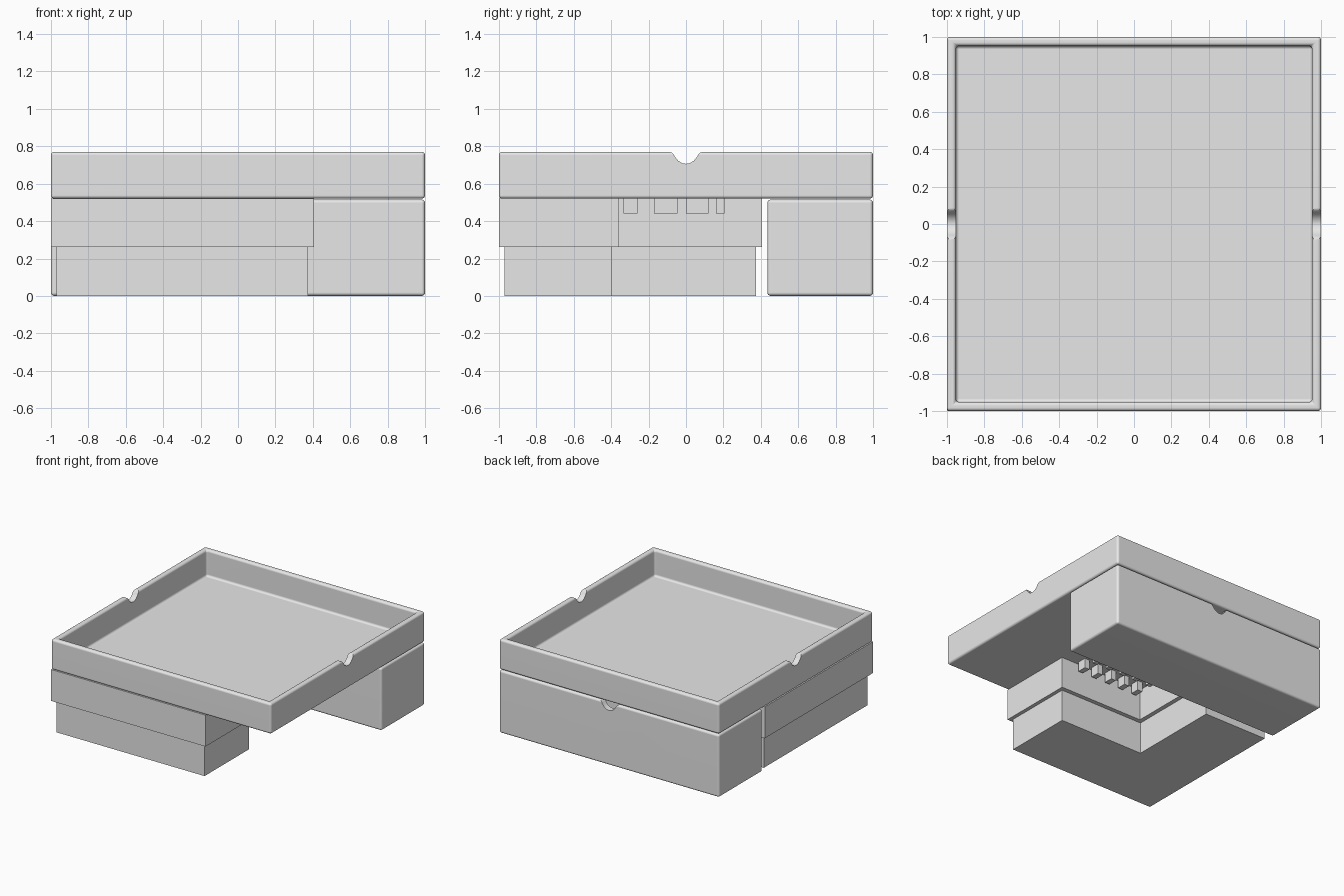
import bpy, bmesh, math
from mathutils import Matrix

if "Cube" in bpy.data.objects:
    bpy.data.objects.remove(bpy.data.objects["Cube"])

grey = bpy.data.materials.new("plain_grey")
grey.use_nodes = True
grey.diffuse_color = (0.8, 0.8, 0.8, 1)
grey.node_tree.nodes["Principled BSDF"].inputs["Base Color"].default_value = (0.8, 0.8, 0.8, 1)


def finish(name, bm):
    bmesh.ops.recalc_face_normals(bm, faces=bm.faces)
    mesh = bpy.data.meshes.new(name)
    bm.to_mesh(mesh)
    bm.free()
    mesh.materials.append(grey)
    obj = bpy.data.objects.new(name, mesh)
    bpy.context.scene.collection.objects.link(obj)
    return obj


def add_box(bm, lo, hi):
    size = [b - a for a, b in zip(lo, hi)]
    mid = [(a + b) / 2 for a, b in zip(lo, hi)]
    bmesh.ops.create_cube(bm, size=1, matrix=Matrix.LocRotScale(mid, None, size))


def box(name, lo, hi):
    bm = bmesh.new()
    add_box(bm, lo, hi)
    return finish(name, bm)


def prism(name, points, direction):
    """Extrude a flat outline along a direction."""
    bm = bmesh.new()
    face = bm.faces.new([bm.verts.new(p) for p in points])
    new = bmesh.ops.extrude_face_region(bm, geom=[face])["geom"]
    bmesh.ops.translate(bm, vec=direction, verts=[v for v in new if isinstance(v, bmesh.types.BMVert)])
    return finish(name, bm)


# Half outline of a finger notch: offset from its centre, height below the rim
HALF = [(0.022, -0.06), (0.042, -0.047), (0.056, -0.03), (0.066, -0.014), (0.076, -0.004), (0.092, 0.001), (0.092, 0.05)]
NOTCH = [(-u, v) for u, v in reversed(HALF)] + [(0, -0.064)] + HALF


def cut(obj, cutter):
    mod = obj.modifiers.new("cut", "BOOLEAN")
    mod.operation = "DIFFERENCE"
    mod.solver = "EXACT"
    mod.object = cutter
    cutter.hide_render = True


def open_tray(name, lo, hi, wall, floor, notch):
    """Rounded open container with a finger notch through two opposite walls."""
    obj = box(name, lo, hi)
    cavity = box(name + "_cavity", (lo[0] + wall, lo[1] + wall, floor),
                 (hi[0] - wall, hi[1] - wall, hi[2] + 0.2))
    cut(obj, cavity)
    bevel = obj.modifiers.new("round", "BEVEL")
    bevel.width = 0.018
    bevel.segments = 4
    bevel.limit_method = "ANGLE"
    cut(obj, notch)
    bpy.context.view_layer.update()
    graph = bpy.context.evaluated_depsgraph_get()
    obj.data = bpy.data.meshes.new_from_object(obj.evaluated_get(graph))
    obj.modifiers.clear()
    for helper in (cavity, notch):
        bpy.data.objects.remove(helper)
    # Smooth the rounded edges, keep large faces flat
    bpy.ops.object.select_all(action="DESELECT")
    obj.select_set(True)
    bpy.context.view_layer.objects.active = obj
    bpy.ops.object.shade_smooth_by_angle(angle=math.radians(35))
    obj.modifiers.new("flat_normals", "WEIGHTED_NORMAL").keep_sharp = True
    return obj


# Wide tray on top, notched in its left and right walls
top, rim = 0.77, 0.515
side_notch = prism("side_notch", [(-1.2, u, top + v) for u, v in NOTCH], (2.4, 0, 0))
open_tray("top_tray", (-1, -1, 0.52), (1, 1, top), 0.048, 0.555, side_notch)

# Long deep box at the back, notched in its front and back walls
back_notch = prism("back_notch", [(u, 0.2, rim + v) for u, v in NOTCH], (0, 1, 0))
open_tray("back_box", (-1, 0.435, 0), (1, 1, rim), 0.048, 0.04, back_notch)


# Two stacked corner blocks
def corner_block(name, start, inner, end, low, high):
    outline = [(start, start), (end, start), (end, inner), (inner, inner), (inner, end), (start, end)]
    return prism(name, [(x, y, low) for x, y in outline], (0, 0, high - low))


corner_block("upper_corner_block", -1, -0.36, 0.405, 0.262, 0.52)
corner_block("lower_corner_block", -0.97, -0.395, 0.375, 0, 0.262)

# Rows of small plain ribs under the tray
ribs = bmesh.new()
for y0, y1 in ((-0.335, -0.26), (-0.17, -0.045), (0, 0.12), (0.16, 0.205)):
    for i in range(5):
        x = -0.3 + i * 0.13
        add_box(ribs, (x, y0, 0.44), (x + 0.045, y1, 0.525))
finish("underside_ribs", ribs)
